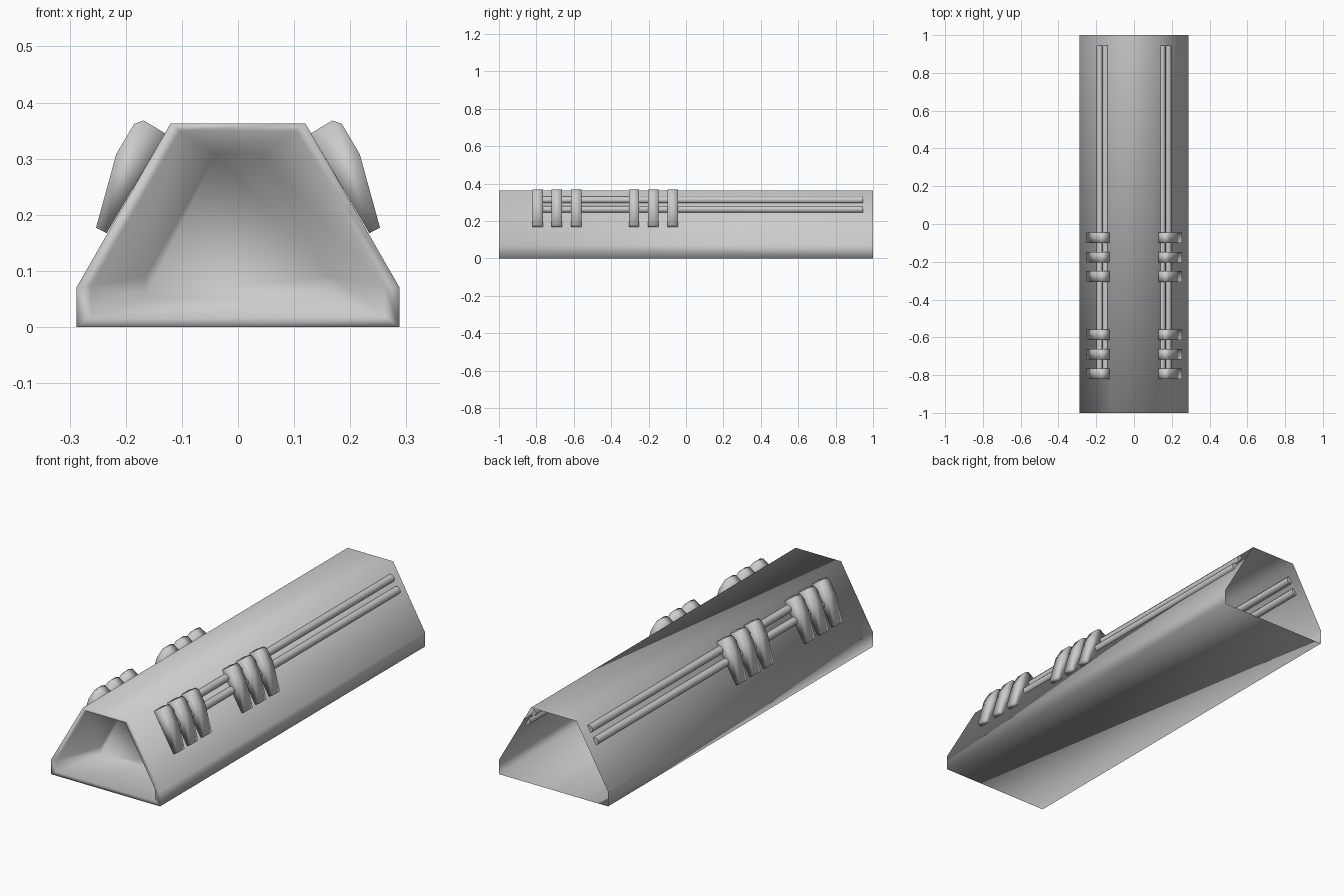
import bpy, bmesh, math
from mathutils import Matrix, Vector

if "Cube" in bpy.data.objects:
    bpy.data.objects.remove(bpy.data.objects["Cube"])


def add_object(name, bm, smooth=True):
    mesh = bpy.data.meshes.new(name)
    bm.to_mesh(mesh)
    bm.free()
    for p in mesh.polygons:
        p.use_smooth = smooth
    obj = bpy.data.objects.new(name, mesh)
    bpy.context.collection.objects.link(obj)
    return obj


def ring(bm, half_profile, y):
    # full symmetric loop from right-hand points listed bottom to top
    pts = half_profile + [(-x, z) for x, z in reversed(half_profile)]
    return [bm.verts.new((x, y, z)) for x, z in pts]


def bridge(bm, a, b):
    n = len(a)
    for i in range(n):
        j = (i + 1) % n
        bm.faces.new((a[i], a[j], b[j], b[i]))


# hollow body: open at the back, with a tapering recess at the front
outer = [(0.288, 0.0), (0.288, 0.07), (0.12, 0.363)]
rim = [(0.262, 0.018), (0.262, 0.074), (0.103, 0.35)]
inner = [(0.165, 0.052), (0.165, 0.09), (0.04, 0.307)]
bm = bmesh.new()
loops = [ring(bm, outer, 1.0), ring(bm, outer, -1.0),
         ring(bm, rim, -1.0), ring(bm, inner, -0.8)]
for a, b in zip(loops, loops[1:]):
    bridge(bm, a, b)
bm.faces.new(loops[-1])
bmesh.ops.recalc_face_normals(bm, faces=bm.faces)
add_object("body_shell", bm)

# strap cross-section, hugging the sloping side
strap = [(0.13, 0.345), (0.168, 0.368), (0.185, 0.362),
         (0.217, 0.308), (0.253, 0.177), (0.234, 0.167)]
strap_width = 0.056

for side, s in (("right", 1), ("left", -1)):
    # pair of long rods half sunk into each sloping side
    for label, x, z in (("upper", 0.149, 0.312), ("lower", 0.18, 0.262)):
        y0, y1 = -0.8, 0.945
        bm = bmesh.new()
        place = Matrix.Translation((s * x, (y0 + y1) / 2, z)) @ Matrix.Rotation(math.pi / 2, 4, 'X')
        bmesh.ops.create_cone(bm, cap_ends=True, segments=12, radius1=0.018,
                              radius2=0.018, depth=y1 - y0, matrix=place)
        rod = add_object(f"{side}_{label}_rod", bm)
        bpy.context.view_layer.objects.active = rod
        rod.select_set(True)
        bpy.ops.object.shade_smooth_by_angle(angle=math.radians(40))
        rod.select_set(False)

    # two groups of three straps
    for group, start in enumerate((-0.793, -0.278)):
        bm = bmesh.new()
        for k in range(3):
            y = start + k * 0.103
            front = [bm.verts.new((s * x, y - strap_width / 2, z)) for x, z in strap]
            back = [bm.verts.new((s * x, y + strap_width / 2, z)) for x, z in strap]
            bridge(bm, front, back)
            bm.faces.new(front)
            bm.faces.new(back)
        bmesh.ops.recalc_face_normals(bm, faces=bm.faces)
        add_object(f"{side}_strap_group_{group + 1}", bm)
